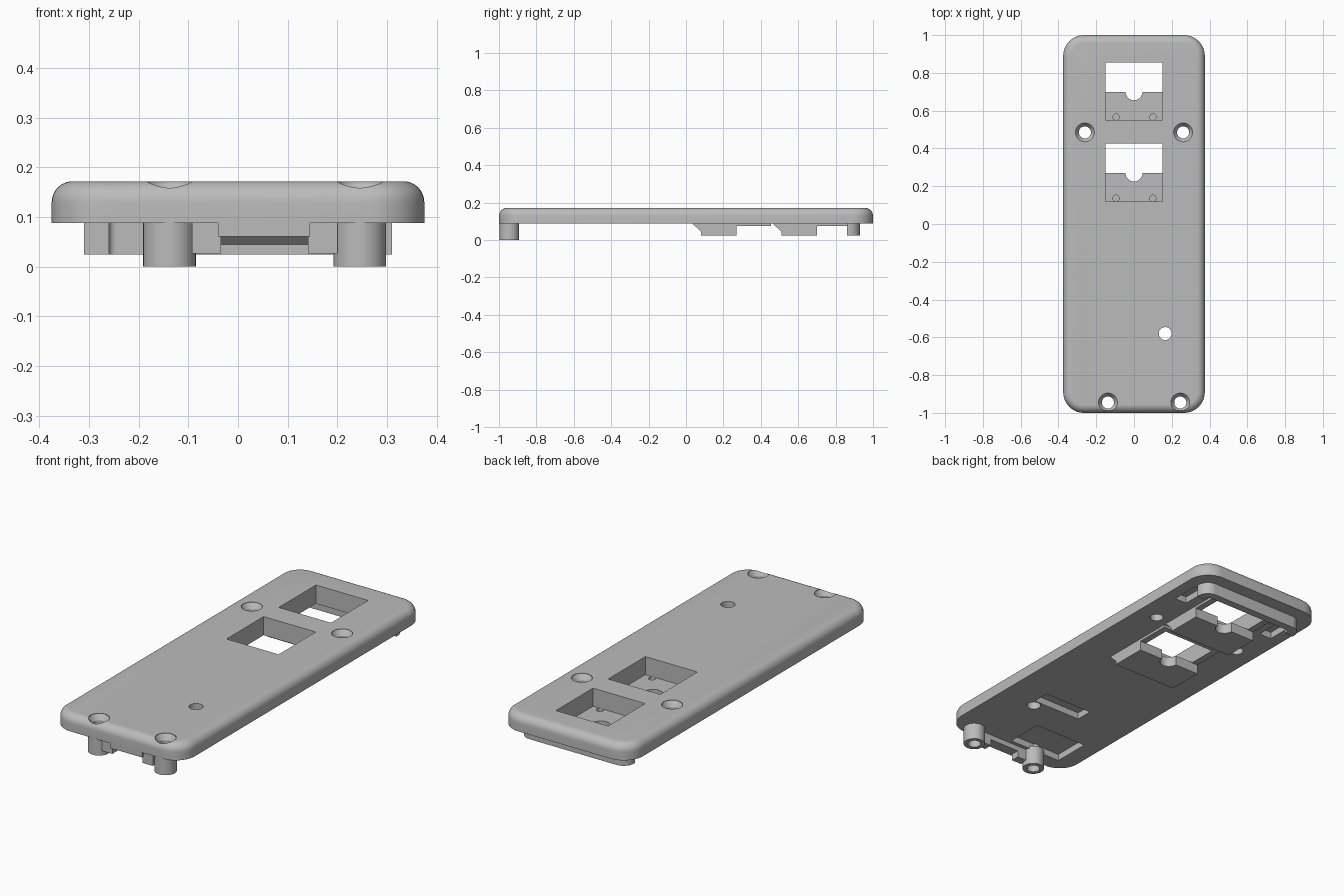
import bpy, bmesh
from math import pi, sin, cos, radians

default = bpy.data.objects.get("Cube")
if default:
    bpy.data.objects.remove(default, do_unlink=True)

grey = bpy.data.materials.new("plain_grey")
grey.use_nodes = True
COLOUR = (0.5, 0.5, 0.5, 1)
grey.diffuse_color = COLOUR
grey.node_tree.nodes["Principled BSDF"].inputs["Base Color"].default_value = COLOUR

BOTTOM, TOP = 0.088, 0.172
JOIN = 0.1          # attached parts reach this far into the plate
LOW = 0.025         # underside of the brackets and rear lip


def loft(name, rings):
    """Closed solid through rings of equal point count."""
    bm = bmesh.new()
    loops = [[bm.verts.new(p) for p in ring] for ring in rings]
    for a, b in zip(loops, loops[1:]):
        for i in range(len(a)):
            j = (i + 1) % len(a)
            bm.faces.new((a[i], a[j], b[j], b[i]))
    bm.faces.new(loops[0][::-1])
    bm.faces.new(loops[-1])
    bmesh.ops.recalc_face_normals(bm, faces=bm.faces)
    mesh = bpy.data.meshes.new(name)
    bm.to_mesh(mesh)
    bm.free()
    mesh.materials.append(grey)
    ob = bpy.data.objects.new(name, mesh)
    bpy.context.collection.objects.link(ob)
    return ob


def box(name, x0, x1, y0, y1, z0, z1):
    base = [(x0, y0), (x1, y0), (x1, y1), (x0, y1)]
    return loft(name, [[(x, y, z) for x, y in base] for z in (z0, z1)])


def turned(name, x, y, profile, n=40):
    """Vertical round part from (radius, z) pairs."""
    return loft(name, [[(x + r * cos(2 * pi * i / n), y + r * sin(2 * pi * i / n), z)
                        for i in range(n)] for r, z in profile])


def rounded(hx, y0, y1, r, n=10):
    """Rounded rectangle outline, centred on x."""
    pts = []
    corners = [(hx - r, y1 - r), (r - hx, y1 - r), (r - hx, y0 + r), (hx - r, y0 + r)]
    for q, (cx, cy) in enumerate(corners):
        for i in range(n + 1):
            a = (q + i / n) * pi / 2
            pts.append((cx + r * cos(a), cy + r * sin(a)))
    return pts


def cut(ob, cutter):
    """Subtract the cutter, then remove it."""
    mod = ob.modifiers.new("cut", 'BOOLEAN')
    mod.operation, mod.solver, mod.object = 'DIFFERENCE', 'EXACT', cutter
    bpy.context.view_layer.objects.active = ob
    bpy.ops.object.modifier_apply(modifier=mod.name)
    bpy.data.objects.remove(cutter, do_unlink=True)


# Plate with rounded corners and a rounded top edge
FILLET = 0.042
steps = [(0, BOTTOM)] + [(FILLET * (1 - cos(a)), TOP - FILLET + FILLET * sin(a))
                         for a in (radians(11.25 * k) for k in range(9))]
plate = loft("plate", [[(x, y, z) for x, y in
                        rounded(0.375 - d, d - 1, 1 - d, 0.11 - d)] for d, z in steps])
parts = [plate]

# Screw holes with countersinks
SCREW = [(0.032, -0.1), (0.032, TOP - 0.03), (0.05, TOP - 0.004), (0.05, 0.3)]
POSTS = [(-0.138, -0.945), (0.245, -0.945)]
for x, y in POSTS + [(-0.26, 0.485), (0.26, 0.485)]:
    cut(plate, turned("screw_cutter", x, y, SCREW))
cut(plate, turned("pin_cutter", 0.165, -0.58, [(0.034, 0), (0.034, 0.3)]))

# Shallow pockets in the underside
for x0, x1, y0, y1 in [(-0.28, 0.025, -0.92, -0.72), (-0.09, 0.19, -0.54, -0.45),
                       (0.24, 0.31, 0.69, 0.84), (-0.31, -0.24, 0.69, 0.84)]:
    cut(plate, box("pocket_cutter", x0, x1, y0, y1, 0, BOTTOM + 0.035))

# Two socket windows, each with a bracket below
for label, y in (("front", 0.12), ("rear", 0.55)):
    cut(plate, box("window_cutter", -0.15, 0.15, y, y + 0.305, 0, 0.3))

    side = [(y - 0.098, JOIN), (y - 0.04, 0.045), (y - 0.04, LOW),
            (y + 0.15, LOW), (y + 0.15, JOIN)]
    ledge = loft(label + "_socket_ledge",
                 [[(x, py, pz) for py, pz in side] for x in (-0.185, 0.185)])
    cut(ledge, box("window_cutter", -0.15, 0.15, y, y + 0.4, 0.078, 0.3))
    cut(ledge, turned("notch_cutter", 0, y + 0.15, [(0.045, 0), (0.045, 0.3)]))
    for x in (-0.095, 0.1):
        cut(ledge, turned("dent_cutter", x, y + 0.016, [(0.017, 0.06), (0.017, 0.0785)], 20))

    frame = box(label + "_socket_frame", -0.185, 0.185, y + 0.15, y + 0.335, 0.075, JOIN)
    cut(frame, box("window_cutter", -0.15, 0.15, y + 0.1, y + 0.305, 0, 0.3))
    parts += [ledge, frame]

# Rear lip with short arms and rounded corners
lip = loft("rear_lip", [[(x, y, z) for x, y in rounded(0.31, 0.7, 0.93, 0.06)]
                        for z in (LOW, JOIN)])
cut(lip, loft("lip_cutter", [[(x, y, z) for x, y in rounded(0.26, 0.6, 0.89, 0.015)]
                             for z in (0, 0.3)]))
cut(lip, box("lip_trim", -0.5, 0.5, 0.5, 0.86, 0, 0.3))
parts.append(lip)

# Front screw posts, with a short foot beside each
for label, (x, y), side in zip(("right", "left"), POSTS, (1, -1)):
    post = turned(label + "_front_post", x, y, [(0.053, 0), (0.053, JOIN)])
    cut(post, turned("screw_cutter", x, y, SCREW))
    near, far = sorted((x + side * 0.045, x + side * 0.104))
    parts += [post, box(label + "_front_foot", near, far, -0.985, -0.94, 0.027, JOIN)]

# Strip joining the posts
parts.append(box("front_strip", -0.04, 0.145, -0.997, -0.94, 0.061, JOIN))

# Smooth the round surfaces and keep the edges sharp
bpy.ops.object.select_all(action='DESELECT')
for ob in parts:
    ob.select_set(True)
bpy.context.view_layer.objects.active = plate
bpy.ops.object.shade_smooth_by_angle(angle=radians(30))
